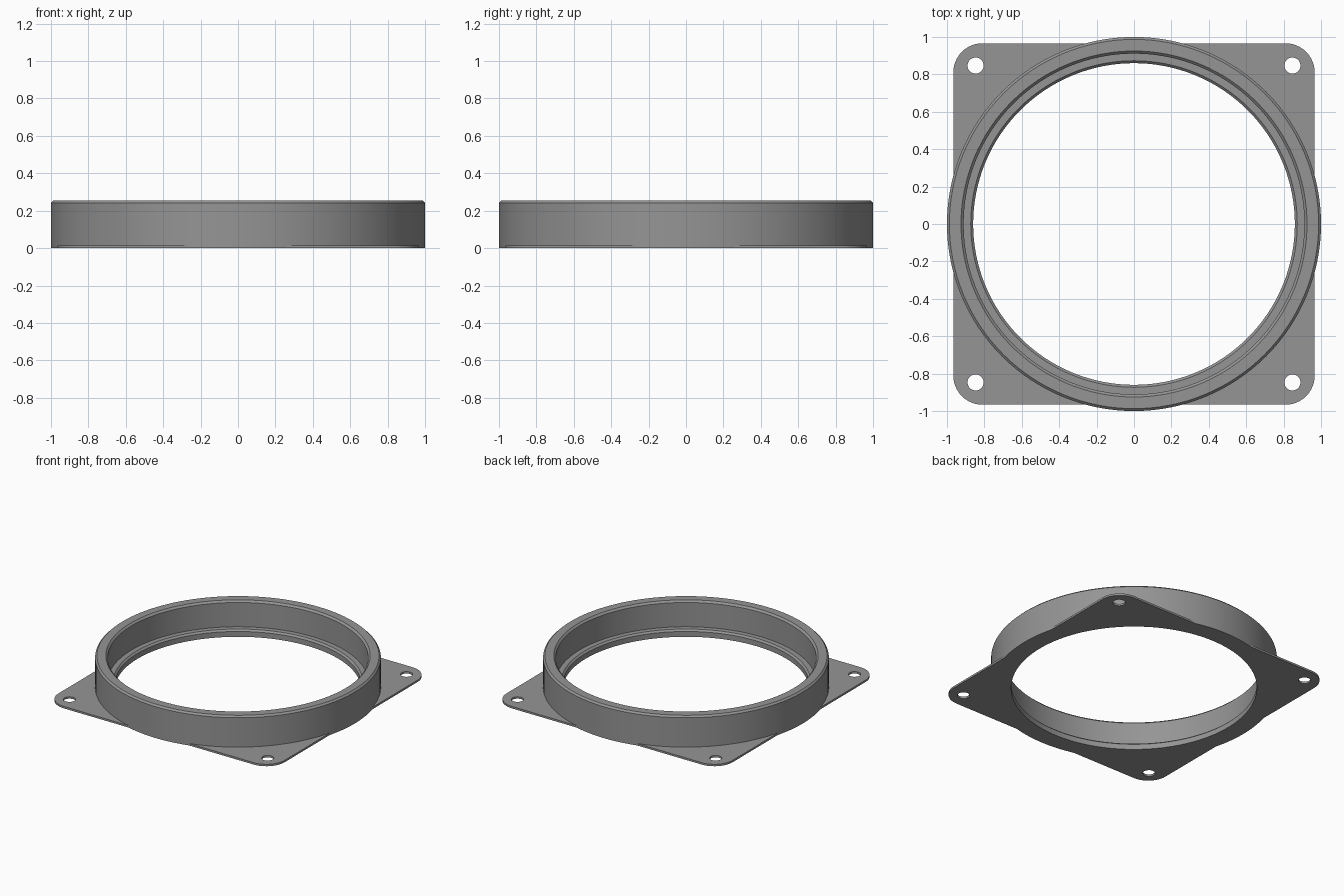
import bpy, bmesh, math

if "Cube" in bpy.data.objects:
    bpy.data.objects.remove(bpy.data.objects["Cube"])

SEG = 128
HALF, CORNER_R = 0.966, 0.155       # flange half width and corner rounding
HOLE_POS, HOLE_R = 0.847, 0.043     # screw holes
THICK = 0.015                       # flange thickness

grey = bpy.data.materials.new("mid_grey")
grey.diffuse_color = (0.3, 0.3, 0.3, 1)
grey.use_nodes = True
grey.node_tree.nodes["Principled BSDF"].inputs["Base Color"].default_value = grey.diffuse_color


def finish(name, bm):
    bmesh.ops.recalc_face_normals(bm, faces=bm.faces[:])
    mesh = bpy.data.meshes.new(name)
    bm.to_mesh(mesh)
    bm.free()
    mesh.materials.append(grey)
    ob = bpy.data.objects.new(name, mesh)
    bpy.context.collection.objects.link(ob)
    bpy.ops.object.select_all(action='DESELECT')
    ob.select_set(True)
    bpy.context.view_layer.objects.active = ob
    bpy.ops.object.shade_smooth_by_angle(angle=math.radians(30))
    return ob


def arc(cx, cy, r, a0, a1, n):
    return [(cx + r * math.cos(a0 + (a1 - a0) * i / n),
             cy + r * math.sin(a0 + (a1 - a0) * i / n)) for i in range(n + 1)]


# Collar: closed (radius, z) section with chamfered rim and inner ledge, revolved
section = [(0.86, 0), (1, 0), (1, 0.242), (0.987, 0.255), (0.925, 0.255),
           (0.911, 0.241), (0.911, 0.054), (0.873, 0.054), (0.86, 0.041)]
bm = bmesh.new()
rings = []
for i in range(SEG):
    a = 2 * math.pi * i / SEG
    rings.append([bm.verts.new((r * math.cos(a), r * math.sin(a), z)) for r, z in section])
n = len(section)
for i in range(SEG):
    p, q = rings[i], rings[(i + 1) % SEG]
    for j in range(n):
        k = (j + 1) % n
        bm.faces.new((p[j], q[j], q[k], p[k]))
finish("collar", bm)


# Corner tabs: rounded corner outside the collar, with a screw hole
def corner_tab(name, turn):
    c = HALF - CORNER_R
    a0 = math.acos(HALF / 0.998)
    outline = (arc(c, c, CORNER_R, 0, math.pi / 2, 12)
               + arc(0, 0, 0.998, math.pi / 2 - a0, a0, 42))
    hole = arc(HOLE_POS, HOLE_POS, HOLE_R, 0, 2 * math.pi, 32)[:-1]
    ca, sa = math.cos(turn), math.sin(turn)
    bm = bmesh.new()
    edges = []
    for loop in (outline, hole):
        vs = [bm.verts.new((x * ca - y * sa, x * sa + y * ca, 0)) for x, y in loop]
        edges += [bm.edges.new((vs[i - 1], vs[i])) for i in range(len(vs))]
    bmesh.ops.triangle_fill(bm, edges=edges, use_beauty=True)
    top = bmesh.ops.extrude_face_region(bm, geom=bm.faces[:], use_keep_orig=True)
    for v in top["geom"]:
        if isinstance(v, bmesh.types.BMVert):
            v.co.z = THICK
    finish(name, bm)


for i, name in enumerate(("back_right", "back_left", "front_left", "front_right")):
    corner_tab("corner_tab_" + name, i * math.pi / 2)
